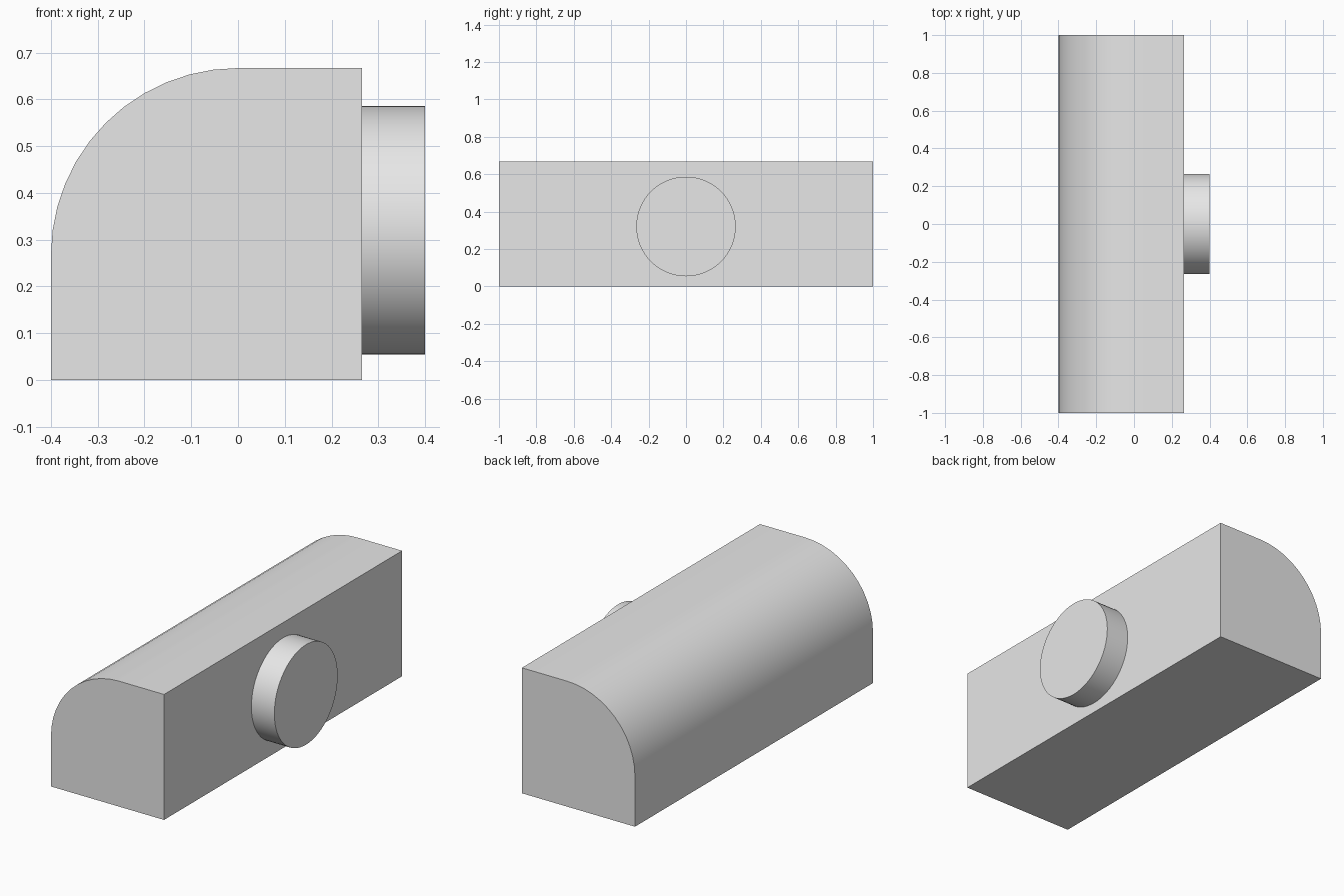
import bpy, bmesh, math
from mathutils import Matrix

cube = bpy.data.objects.get("Cube")
if cube:
    bpy.data.objects.remove(cube, do_unlink=True)

grey = bpy.data.materials.new("light_grey")
grey.use_nodes = True
colour = (0.8, 0.8, 0.8, 1)
grey.diffuse_color = colour
grey.node_tree.nodes["Principled BSDF"].inputs["Base Color"].default_value = colour


def finish(bm, name):
    bmesh.ops.recalc_face_normals(bm, faces=bm.faces)
    mesh = bpy.data.meshes.new(name)
    bm.to_mesh(mesh)
    bm.free()
    mesh.materials.append(grey)
    obj = bpy.data.objects.new(name, mesh)
    bpy.context.collection.objects.link(obj)
    bpy.ops.object.select_all(action='DESELECT')
    obj.select_set(True)
    bpy.context.view_layer.objects.active = obj
    bpy.ops.object.shade_smooth_by_angle(angle=math.radians(30))
    return obj


# Long body: rectangular section with one rounded upper edge
BACK, RADIUS, HEIGHT, STEPS = 0.265, 0.4, 0.667, 12
profile = [(BACK, HEIGHT), (BACK, 0), (-RADIUS, 0)]
for i in range(STEPS + 1):
    a = math.pi / 2 * i / STEPS
    profile.append((-RADIUS * math.cos(a), HEIGHT - RADIUS + RADIUS * math.sin(a)))

bm = bmesh.new()
section = bm.faces.new([bm.verts.new((x, -1, z)) for x, z in profile])
extruded = bmesh.ops.extrude_face_region(bm, geom=[section], use_keep_orig=True)
bmesh.ops.translate(bm, vec=(0, 2, 0),
                    verts=[v for v in extruded["geom"] if isinstance(v, bmesh.types.BMVert)])
finish(bm, "body")

# Round knob on the flat side
bm = bmesh.new()
depth = RADIUS - BACK
place = Matrix.Translation((BACK + depth / 2, 0, 0.32)) @ Matrix.Rotation(math.pi / 2, 4, 'Y')
bmesh.ops.create_cone(bm, cap_ends=True, segments=64, radius1=0.266, radius2=0.266,
                      depth=depth, matrix=place)
finish(bm, "round_knob")
